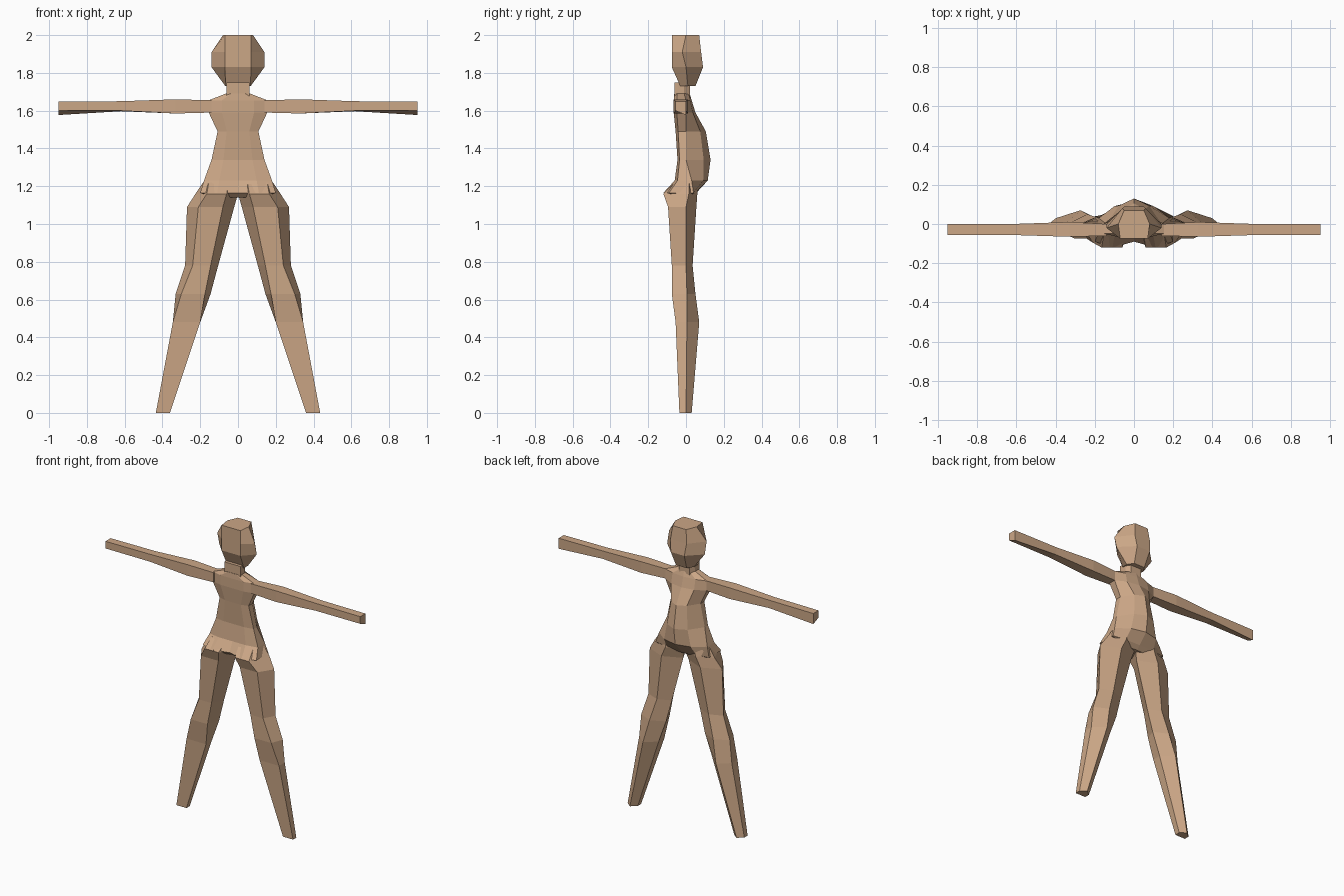
import bpy, bmesh

if "Cube" in bpy.data.objects:
    bpy.data.objects.remove(bpy.data.objects["Cube"])

skin = bpy.data.materials.new("skin")
skin.diffuse_color = (0.6, 0.385, 0.24, 1)
skin.use_nodes = True
skin.node_tree.nodes["Principled BSDF"].inputs["Base Color"].default_value = skin.diffuse_color


def loft(name, rings, mirror=False):
    """Skin a closed, capped surface over rings of equal point count."""
    bm = bmesh.new()
    loops = [[bm.verts.new(p) for p in ring] for ring in rings]
    n = len(loops[0])
    for a, b in zip(loops, loops[1:]):
        for i in range(n):
            j = (i + 1) % n
            bm.faces.new((a[i], a[j], b[j], b[i]))
    bm.faces.new(loops[0])
    bm.faces.new(loops[-1])
    bmesh.ops.recalc_face_normals(bm, faces=bm.faces)
    mesh = bpy.data.meshes.new(name)
    bm.to_mesh(mesh)
    bm.free()
    mesh.materials.append(skin)
    ob = bpy.data.objects.new(name, mesh)
    bpy.context.collection.objects.link(ob)
    if mirror:
        mod = ob.modifiers.new("Mirror", 'MIRROR')
        mod.use_mirror_merge = False
    return ob


# Head: flat back panel, pointed sides
def head_ring(z, xb, yb, xs, ys, xf, yf):
    return [(-xb, yb, z), (xb, yb, z), (xs, ys, z),
            (xf, yf, z), (-xf, yf, z), (-xs, ys, z)]


loft("head", [
    head_ring(1.73, .065, -.03, .067, .01, .04, .05),
    head_ring(1.83, .07, -.075, .14, .00, .05, .09),
    head_ring(1.91, .07, -.075, .14, -.02, .06, .08),
    head_ring(2.00, .07, -.075, .08, .00, .05, .07)])

# Neck
loft("neck", [head_ring(z, .06, -.06, .06, -.01, .04, .02)
              for z in (1.67, 1.75)])


# Torso: flat back, ridged front; z, half width, back corner, back centre, side, front
def torso_ring(z, w, yb, yc, ys, yf):
    ym = ys + (yf - ys) * .72
    return [(0, yc, z), (w * .55, yb, z), (w, yb * .75, z), (w, ys, z), (w * .55, ym, z),
            (0, yf, z),
            (-w * .55, ym, z), (-w, ys, z), (-w, yb * .75, z), (-w * .55, yb, z)]


loft("torso", [
    torso_ring(1.14, .12, -.08, -.06, .02, .03),
    torso_ring(1.165, .20, -.12, -.09, .04, .055),
    torso_ring(1.23, .18, -.06, -.06, .03, .115),
    torso_ring(1.34, .14, -.045, -.045, .00, .13),
    torso_ring(1.49, .108, -.055, -.055, .00, .105),
    torso_ring(1.59, .155, -.065, -.065, .00, .05),
    torso_ring(1.655, .155, -.065, -.065, .00, .03),
    torso_ring(1.69, .065, -.062, -.062, -.01, .02)])


# Arms: tapered square bars; x, top, back bottom, front bottom, back, front
def arm_ring(x, t, bb, bf, yb, yf):
    return [(x, yb, t), (x, yf, t), (x, yf, bf), (x, yb, bb)]


loft("arm", [
    arm_ring(.14, 1.655, 1.59, 1.59, -.06, .00),
    arm_ring(.33, 1.66, 1.585, 1.585, -.065, .01),
    arm_ring(.62, 1.65, 1.60, 1.597, -.056, .00),
    arm_ring(.95, 1.648, 1.60, 1.577, -.055, .00)], mirror=True)


# Legs: flat back, ridged front; z, outer, inner, back, side, front, back inset
def leg_ring(z, xo, xi, yb, ys, yf, inset):
    return [(xi + inset, yb, z), (xo - inset, yb, z), (xo, ys, z),
            ((xo + xi) / 2, yf, z), (xi, ys, z)]


loft("leg", [
    leg_ring(0, .435, .36, -.035, .00, .03, 0),
    leg_ring(.48, .345, .20, -.055, .005, .07, 0),
    leg_ring(.63, .33, .145, -.075, .005, .05, .03),
    leg_ring(.78, .28, .105, -.075, .00, .035, .04),
    leg_ring(1.09, .27, .02, -.095, .00, .055, .06),
    leg_ring(1.16, .225, .00, -.12, .015, .06, .06),
    leg_ring(1.22, .185, .02, -.06, .015, .06, .03)], mirror=True)
